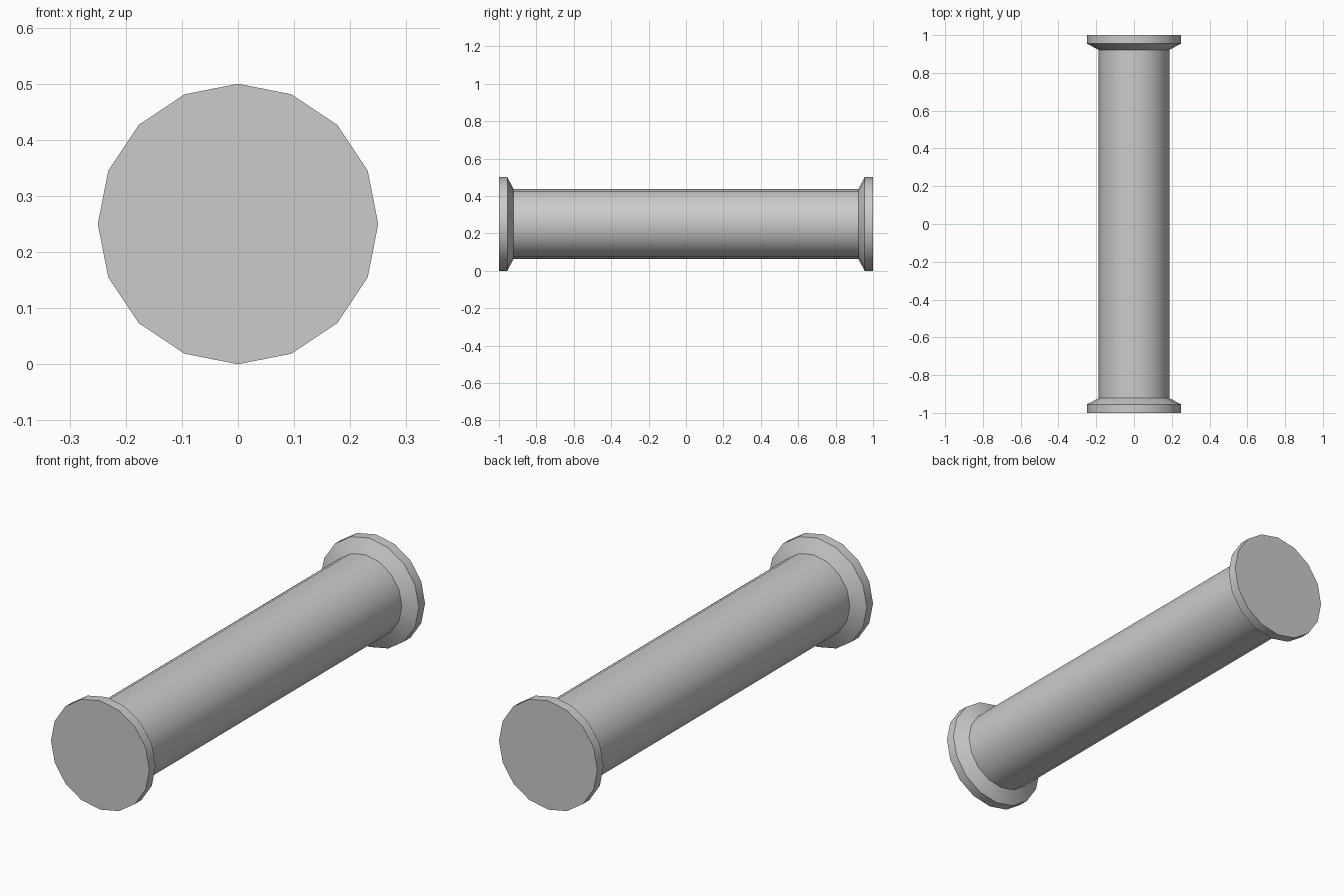
import bpy, bmesh, math

if "Cube" in bpy.data.objects:
    bpy.data.objects.remove(bpy.data.objects["Cube"])

SIDES = 16
AXIS_Z = 0.25


def lathe(name, profile, cap_first=False):
    """Sweep (radius, y) points round the horizontal y axis."""
    bm = bmesh.new()
    rings = []
    for r, y in profile:
        ring = []
        for i in range(SIDES):
            a = 2 * math.pi * i / SIDES
            ring.append(bm.verts.new((r * math.cos(a), y, AXIS_Z + r * math.sin(a))))
        rings.append(ring)
    for a, b in zip(rings, rings[1:]):
        for i in range(SIDES):
            j = (i + 1) % SIDES
            bm.faces.new((a[i], a[j], b[j], b[i]))
    if cap_first:
        bm.faces.new(rings[0][::-1])
    # Outward normals: sides point away from the axis, the end disc along -y
    bm.normal_update()
    for f in bm.faces:
        c = f.calc_center_median()
        out = f.normal.x * c.x + f.normal.z * (c.z - AXIS_Z)
        if len(f.verts) == SIDES:
            out = -f.normal.y
        if out < 0:
            f.normal_flip()
    mesh = bpy.data.meshes.new(name)
    bm.to_mesh(mesh)
    bm.free()
    ob = bpy.data.objects.new(name, mesh)
    bpy.context.collection.objects.link(ob)
    bpy.context.view_layer.objects.active = ob
    bpy.ops.object.select_all(action='DESELECT')
    ob.select_set(True)
    bpy.ops.object.shade_smooth_by_angle(angle=math.radians(28))
    return ob


# Long round shaft
lathe("shaft", [(0.187, -0.922), (0.187, 0.922)])

# Flanged end: flat disc, short rim, bevel down to the shaft; mirrored to the back
flange = lathe("end_flanges", [(0.25, -1.0), (0.25, -0.955), (0.187, -0.922)], cap_first=True)
mirror = flange.modifiers.new("Mirror", 'MIRROR')
mirror.use_axis = (False, True, False)
mirror.use_mirror_merge = False
